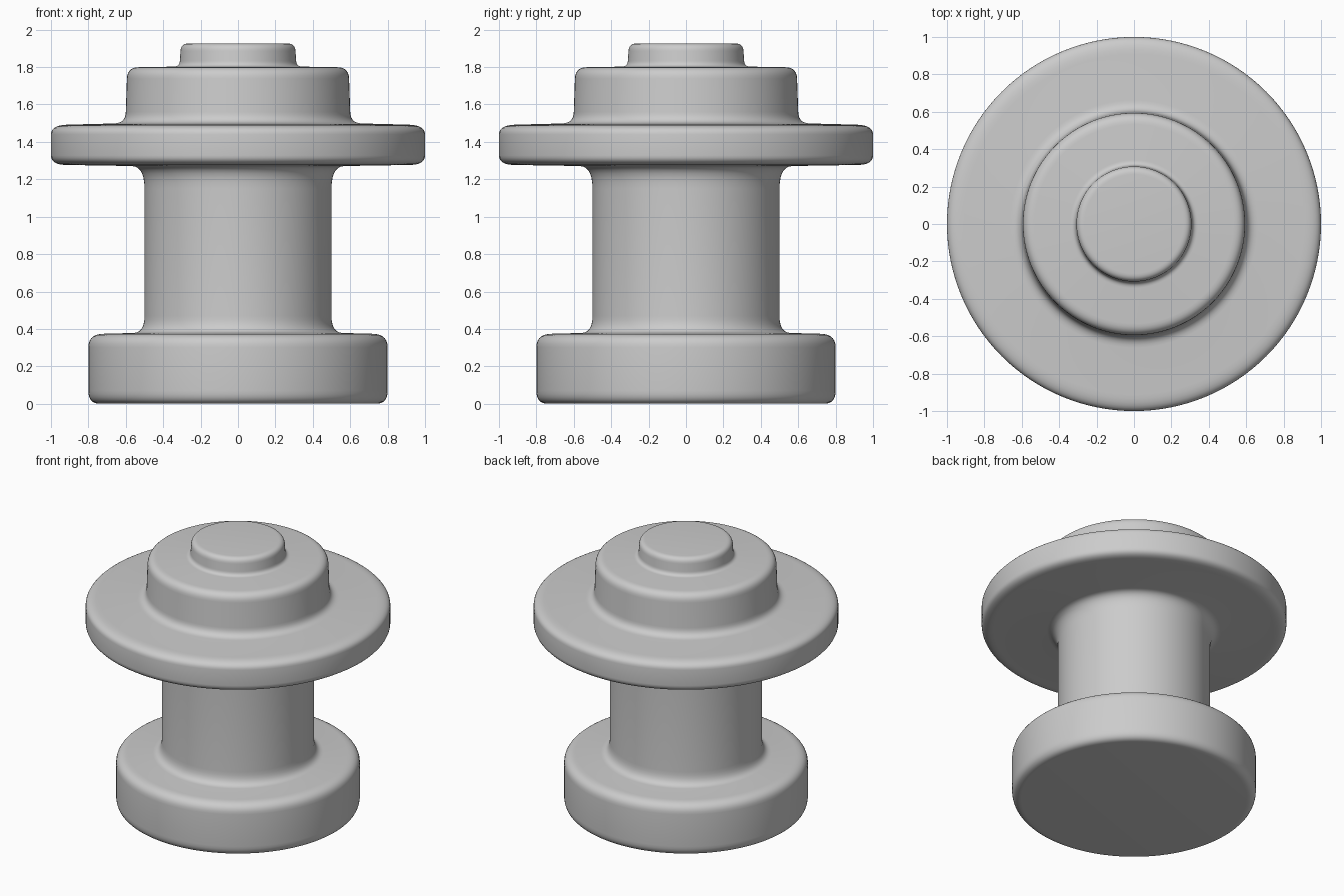
import bpy, bmesh, math
from mathutils import Vector

if "Cube" in bpy.data.objects:
    bpy.data.objects.remove(bpy.data.objects["Cube"])

# Half profile corners: x, z, rounding before the corner, rounding after it
CORNERS = [
    (0.80, 0.000, 0.06, 0.07),   # base bottom
    (0.80, 0.372, 0.07, 0.08),   # base top
    (0.50, 0.380, 0.06, 0.09),   # shaft foot
    (0.50, 1.270, 0.12, 0.07),   # shaft head
    (1.00, 1.278, 0.08, 0.05),   # flange underside
    (1.00, 1.490, 0.05, 0.09),   # flange top
    (0.602, 1.500, 0.06, 0.06),  # middle tier foot
    (0.592, 1.798, 0.06, 0.06),  # middle tier top
    (0.313, 1.803, 0.03, 0.03),  # cap foot
    (0.305, 1.926, 0.04, 0.04),  # cap top
]
STEPS, SEGMENTS = 7, 128


def rounded_profile(corners, start, end):
    pts = [start] + [Vector((c[0], 0, c[1])) for c in corners] + [end]
    out = [start]
    for i, c in enumerate(corners, 1):
        p = pts[i]
        a = p + (pts[i - 1] - p).normalized() * c[2]
        b = p + (pts[i + 1] - p).normalized() * c[3]
        for s in range(STEPS + 1):
            t = s / STEPS
            out.append(a * (1 - t) ** 2 + p * 2 * t * (1 - t) + b * t ** 2)
    return out + [end]


# Turned body: spin the profile around z
profile = rounded_profile(CORNERS, Vector((0, 0, 0)), Vector((0, 0, 1.926)))
bm = bmesh.new()
verts = [bm.verts.new(p) for p in profile]
edges = [bm.edges.new(pair) for pair in zip(verts, verts[1:])]
bmesh.ops.spin(bm, geom=verts + edges, cent=(0, 0, 0), axis=(0, 0, 1),
               angle=math.tau, steps=SEGMENTS)
bmesh.ops.remove_doubles(bm, verts=bm.verts, dist=1e-5)
bmesh.ops.recalc_face_normals(bm, faces=bm.faces)
for f in bm.faces:
    f.smooth = True
mesh = bpy.data.meshes.new("turned_knob")
bm.to_mesh(mesh)
bm.free()
knob = bpy.data.objects.new("turned_knob", mesh)
bpy.context.collection.objects.link(knob)
